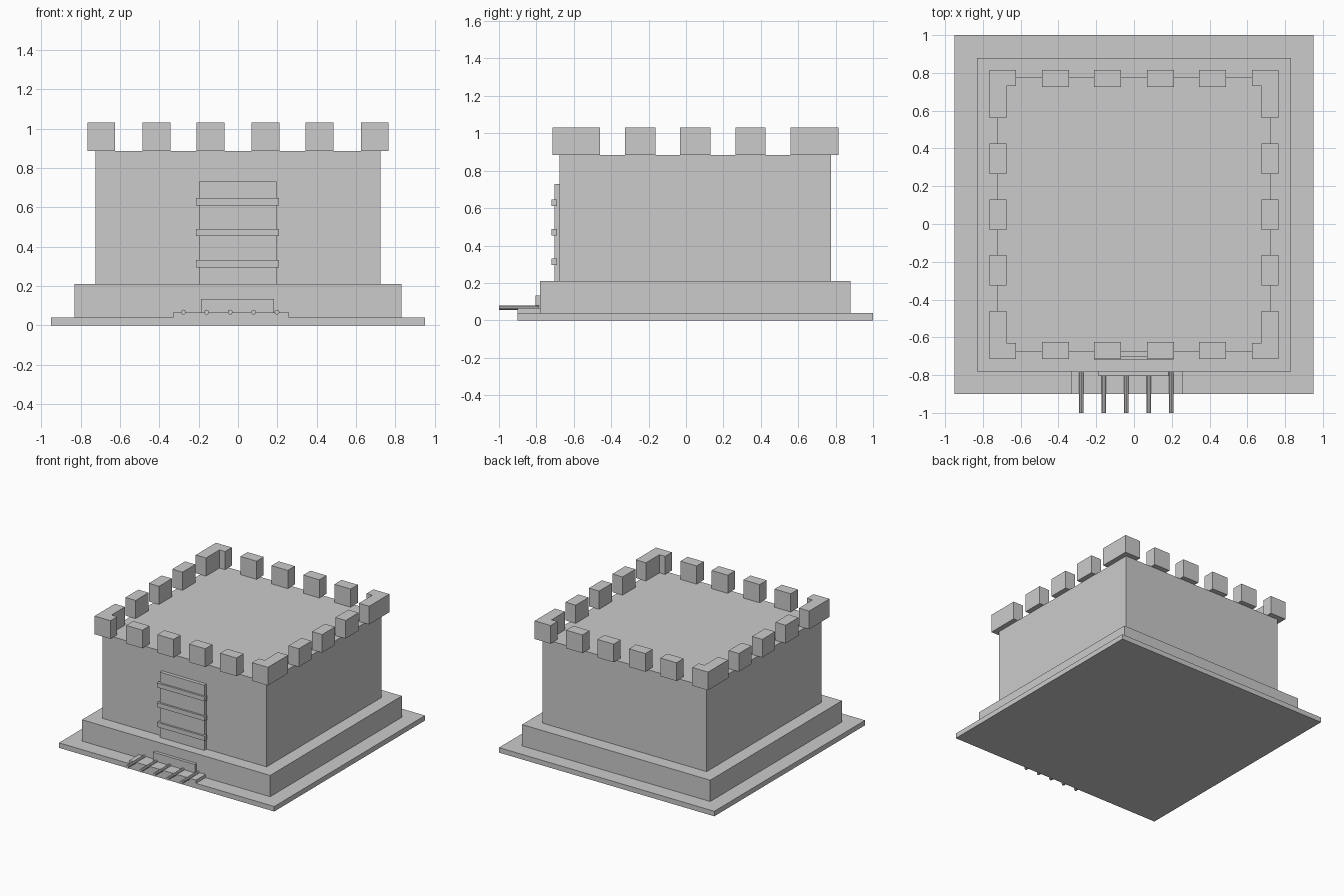
import bpy, bmesh, math
from mathutils import Matrix

if "Cube" in bpy.data.objects:
    bpy.data.objects.remove(bpy.data.objects["Cube"])

CY = 0.05          # the tower's centre in y
TOP = 0.885        # roof height


def box(name, x0, x1, y0, y1, z0, z1):
    bm = bmesh.new()
    bmesh.ops.create_cube(bm, size=1)
    bm.transform(Matrix.Translation(((x0 + x1) / 2, (y0 + y1) / 2, (z0 + z1) / 2))
                 @ Matrix.Diagonal((x1 - x0, y1 - y0, z1 - z0, 1)))
    return finish(name, bm)


def prism(name, outline, z0, z1):
    bm = bmesh.new()
    face = bm.faces.new([bm.verts.new((x, y, z0)) for x, y in outline])
    res = bmesh.ops.extrude_face_region(bm, geom=[face])
    for v in res["geom"]:
        if isinstance(v, bmesh.types.BMVert):
            v.co.z = z1
    bmesh.ops.recalc_face_normals(bm, faces=bm.faces)
    return finish(name, bm)


def finish(name, bm):
    me = bpy.data.meshes.new(name)
    bm.to_mesh(me)
    bm.free()
    ob = bpy.data.objects.new(name, me)
    bpy.context.collection.objects.link(ob)
    return ob


def square(name, half, z0, z1):
    return box(name, -half, half, CY - half, CY + half, z0, z1)


# stepped base and main walls
square("ground_slab", 0.95, 0, 0.04)
square("plinth", 0.83, 0.04, 0.21)
square("walls", 0.725, 0.21, TOP)

# battlements: overhanging merlons, L-shaped at the corners
OUT, INN, HIGH = 0.765, 0.675, 1.03
for s in (-1, 1):
    a, b = sorted((s * OUT, s * INN))
    for x in (-0.415, -0.14, 0.14, 0.415):
        box("merlon", x - 0.0715, x + 0.0715, CY + a, CY + b, TOP, HIGH)
    for y in (-0.295, 0, 0.295):
        box("side_merlon", a, b, CY + y - 0.081, CY + y + 0.081, TOP, HIGH)
    for t in (-1, 1):
        ell = [(OUT, OUT), (0.625, OUT), (0.625, 0.725 - 0.05 + 0.005),
               (INN, 0.68), (INN, 0.51), (OUT, 0.51)]
        prism("corner_merlon", [(s * x, CY + t * y) for x, y in ell], TOP, HIGH)

# door with three cross bands
box("door", -0.198, 0.195, -0.703, -0.67, 0.21, 0.73)
for z in (0.313, 0.471, 0.628):
    box("door_band", -0.213, 0.209, -0.718, -0.69, z - 0.018, z + 0.018)

# entry deck, threshold and projecting round beams
box("entry_deck", -0.33, 0.26, -0.90, -0.775, 0.04, 0.066)
box("threshold", -0.187, 0.182, -0.804, -0.775, 0.066, 0.133)
for i in range(5):
    bm = bmesh.new()
    bmesh.ops.create_cone(bm, cap_ends=True, segments=10, radius1=0.0125,
                          radius2=0.0125, depth=0.215)
    bm.transform(Matrix.Translation((-0.278 + 0.119 * i, -0.8925, 0.067))
                 @ Matrix.Rotation(math.pi / 2, 4, 'X'))
    finish("deck_beam", bm)
